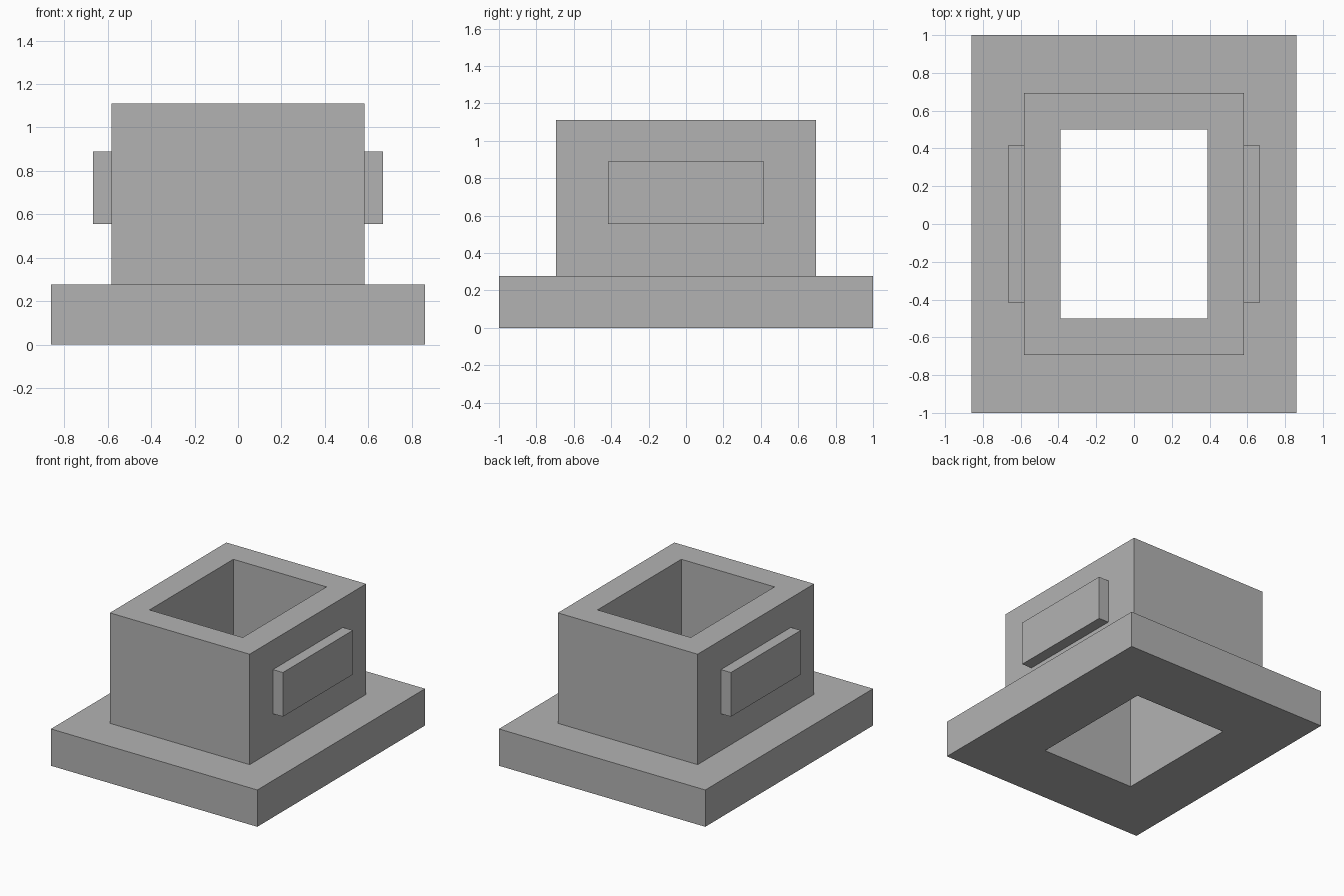
import bpy, bmesh

if "Cube" in bpy.data.objects:
    bpy.data.objects.remove(bpy.data.objects["Cube"])

U = 1 / 18  # design unit

grey = bpy.data.materials.new("light grey")
grey.diffuse_color = (0.45, 0.45, 0.45, 1)
grey.use_nodes = True
grey.node_tree.nodes["Principled BSDF"].inputs["Base Color"].default_value = grey.diffuse_color


def add_object(name, bm):
    bmesh.ops.recalc_face_normals(bm, faces=bm.faces)
    mesh = bpy.data.meshes.new(name)
    bm.to_mesh(mesh)
    bm.free()
    mesh.materials.append(grey)
    bpy.context.collection.objects.link(bpy.data.objects.new(name, mesh))


def rect_ring(name, rings):
    """Join rectangles (half width, half depth, height) into a closed tube."""
    bm = bmesh.new()
    loops = [[bm.verts.new((sx * w * U, sy * d * U, z * U))
              for sx, sy in ((-1, -1), (1, -1), (1, 1), (-1, 1))]
             for w, d, z in rings]
    for a, b in zip(loops, loops[1:] + loops[:1]):
        for i in range(4):
            j = (i + 1) % 4
            bm.faces.new((a[i], a[j], b[j], b[i]))
    add_object(name, bm)


def box(name, lo, hi):
    bm = bmesh.new()
    bmesh.ops.create_cube(bm, size=1)
    for v in bm.verts:
        v.co = [(l + h) / 2 * U + c * (h - l) * U for c, l, h in zip(v.co, lo, hi)]
    add_object(name, bm)


# Flanged base and hollow square collar, open from top to bottom
rect_ring("flanged_collar", [
    (15.5, 18, 0), (15.5, 18, 5),        # flange outside
    (10.5, 12.5, 5), (10.5, 12.5, 20),   # collar outside
    (7, 9, 20), (7, 9, 0),               # opening
])

# Raised pad on each side of the collar
box("right_pad", (10.5, -7.5, 10), (12, 7.5, 16))
box("left_pad", (-12, -7.5, 10), (-10.5, 7.5, 16))
